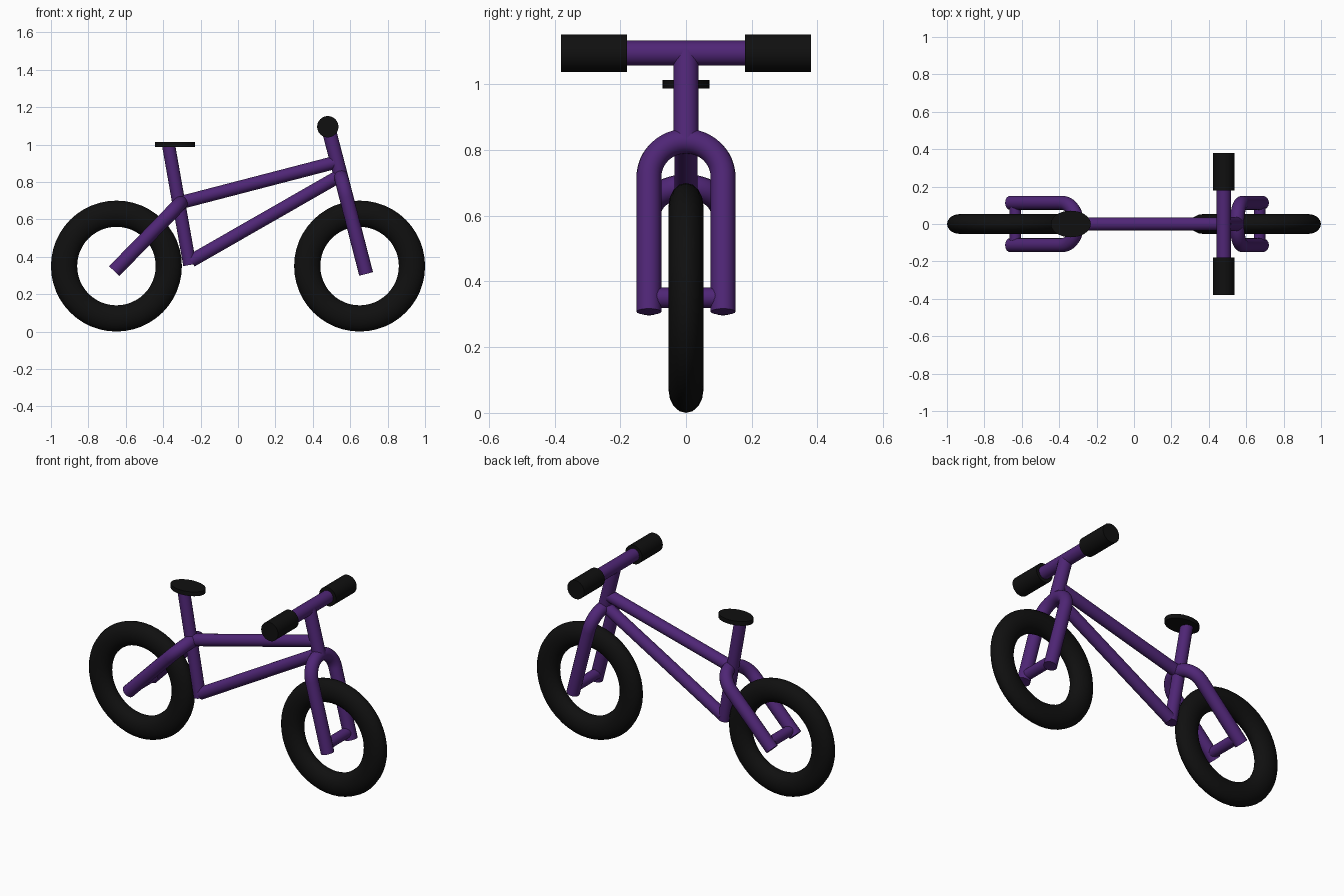
import bpy, math
from mathutils import Vector

if "Cube" in bpy.data.objects:
    bpy.data.objects.remove(bpy.data.objects["Cube"])


def material(name, rgb):
    m = bpy.data.materials.new(name)
    m.diffuse_color = (*rgb, 1)
    m.use_nodes = True
    m.node_tree.nodes["Principled BSDF"].inputs["Base Color"].default_value = m.diffuse_color
    return m


PURPLE = material("purple paint", (0.078, 0.019, 0.18))
BLACK = material("black rubber", (0.005, 0.005, 0.005))


def finish(name, mat):
    ob = bpy.context.object
    ob.name = name
    ob.data.materials.clear()
    ob.data.materials.append(mat)
    bpy.ops.object.shade_smooth_by_angle(angle=math.radians(40))
    return ob


def tube(name, a, b, r, mat=PURPLE):
    a, b = Vector(a), Vector(b)
    bpy.ops.mesh.primitive_cylinder_add(
        vertices=32, radius=r, depth=(b - a).length, location=(a + b) / 2,
        rotation=(b - a).to_track_quat('Z', 'Y').to_euler())
    return finish(name, mat)


def wheel(name, x):
    bpy.ops.mesh.primitive_torus_add(
        major_segments=48, minor_segments=16, major_radius=0.28, minor_radius=0.07,
        location=(x, 0, 0.35), rotation=(math.pi / 2, 0, 0))
    bpy.context.object.scale.z = 0.76
    return finish(name, BLACK)


def fork(name, crown, tip, r=0.038, half=0.113):
    # U-shaped tube: two legs joined by a half-circle at the crown
    crown, tip = Vector(crown), Vector(tip)
    down = (tip - crown).normalized()
    side = Vector((0, half, 0))
    centre = crown + down * half
    pts = [tip - side]
    for i in range(25):
        t = math.pi * i / 24
        pts.append(centre - side * math.cos(t) - down * half * math.sin(t))
    pts.append(tip + side)
    cu = bpy.data.curves.new(name, 'CURVE')
    cu.dimensions = '3D'
    cu.bevel_depth = r
    cu.bevel_resolution = 6
    cu.use_fill_caps = True
    sp = cu.splines.new('POLY')
    sp.points.add(len(pts) - 1)
    for p, co in zip(sp.points, pts):
        p.co = (*co, 1)
    ob = bpy.data.objects.new(name, cu)
    bpy.context.collection.objects.link(ob)
    bpy.ops.object.select_all(action='DESELECT')
    ob.select_set(True)
    bpy.context.view_layer.objects.active = ob
    bpy.ops.object.convert(target='MESH')
    return finish(name, PURPLE)


# Wheels
wheel("rear_wheel", -0.65)
wheel("front_wheel", 0.65)

# Forks and axles
fork("front_fork", (0.551, 0, 0.827), (0.685, 0, 0.308))
fork("rear_fork", (-0.305, 0, 0.688), (-0.662, 0, 0.323))
tube("front_axle", (0.672, -0.113, 0.35), (0.672, 0.113, 0.35), 0.031)
tube("rear_axle", (-0.634, -0.113, 0.35), (-0.634, 0.113, 0.35), 0.031)

# Frame tubes
tube("top_tube", (-0.305, 0, 0.69), (0.53, 0, 0.907), 0.035)
tube("down_tube", (-0.25, 0, 0.378), (0.548, 0, 0.835), 0.035)
tube("seat_tube", (-0.371, 0, 0.995), (-0.258, 0, 0.356), 0.035)

# Steering
tube("stem", (0.481, 0, 1.095), (0.551, 0, 0.827), 0.038)
tube("handlebar", (0.48, -0.3, 1.095), (0.48, 0.3, 1.095), 0.038)
for side, s in (("right", -1), ("left", 1)):
    tube(side + "_grip", (0.48, s * 0.18, 1.095), (0.48, s * 0.38, 1.095), 0.057, BLACK)

# Seat: flat oval pad
bpy.ops.mesh.primitive_cylinder_add(vertices=32, radius=1, depth=1, location=(-0.338, 0, 1.0))
bpy.context.object.scale = (0.107, 0.071, 0.026)
bpy.ops.object.transform_apply(location=False, rotation=False, scale=True)
finish("seat", BLACK)
